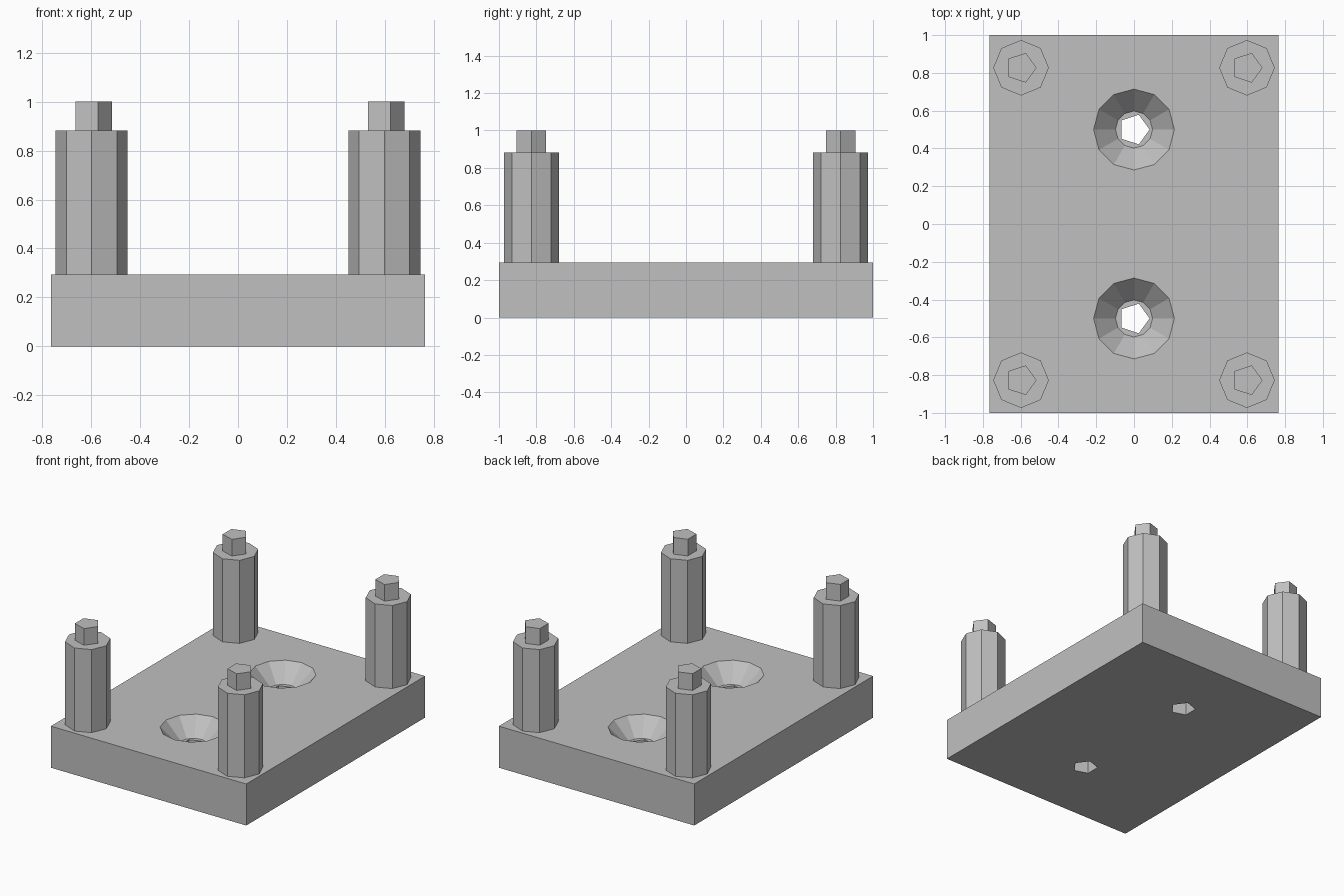
import bpy
from math import cos, sin, tau

if "Cube" in bpy.data.objects:
    bpy.data.objects.remove(bpy.data.objects["Cube"])

PLATE_TOP, POST_TOP, PEG_TOP = 0.294, 0.882, 1.0
POST_R, PEG_R = 0.147, 0.0825
SINK_R, LEDGE_R, SINK_DEPTH = 0.214, 0.098, 0.118

grey = bpy.data.materials.new("plain grey")
grey.use_nodes = True
colour = (0.53, 0.53, 0.53, 1)
grey.diffuse_color = colour
grey.node_tree.nodes["Principled BSDF"].inputs["Base Color"].default_value = colour


def stack(name, sides, rings, location):
    """Closed flat-sided solid through (radius, height) rings, first corner on +x."""
    verts = [(r * cos(tau * i / sides), r * sin(tau * i / sides), z)
             for r, z in rings for i in range(sides)]
    faces = [tuple(reversed(range(sides))),
             tuple(range(len(verts) - sides, len(verts)))]
    for k in range(len(rings) - 1):
        a, b = k * sides, (k + 1) * sides
        for i in range(sides):
            j = (i + 1) % sides
            faces.append((a + i, a + j, b + j, b + i))
    mesh = bpy.data.meshes.new(name)
    mesh.from_pydata(verts, [], faces)
    mesh.materials.append(grey)
    obj = bpy.data.objects.new(name, mesh)
    obj.location = location
    bpy.context.collection.objects.link(obj)
    return obj


# Base plate
bpy.ops.mesh.primitive_cube_add(size=1, location=(0, 0, PLATE_TOP / 2))
plate = bpy.context.object
plate.name = "base_plate"
plate.scale = (1.53, 2, PLATE_TOP)
bpy.ops.object.transform_apply(location=True, scale=True)
plate.data.materials.append(grey)

# Two countersunk screw holes: five-sided bore under a twelve-sided cone
slope = (SINK_R - LEDGE_R) / SINK_DEPTH
over = 0.05
cutters = []
for y in (-0.5, 0.5):
    cutters.append(stack("bore_cutter", 5, [(PEG_R, -0.1), (PEG_R, PLATE_TOP - 0.05)], (0, y, 0)))
    cutters.append(stack("countersink_cutter", 12,
                         [(LEDGE_R, PLATE_TOP - SINK_DEPTH),
                          (SINK_R + over * slope, PLATE_TOP + over)], (0, y, 0)))
bpy.context.view_layer.objects.active = plate
for cutter in cutters:
    cutter.hide_render = True
    cut = plate.modifiers.new("hole", 'BOOLEAN')
    cut.operation = 'DIFFERENCE'
    cut.solver = 'EXACT'
    cut.object = cutter
    bpy.ops.object.modifier_apply(modifier=cut.name)
for cutter in cutters:
    bpy.data.objects.remove(cutter)

# Corner posts, each topped by a five-sided peg
for x, side in ((-0.598, "right"), (0.598, "left")):
    for y, end in ((-0.827, "front"), (0.827, "back")):
        stack(f"{end}_{side}_post", 8, [(POST_R, PLATE_TOP), (POST_R, POST_TOP)], (x, y, 0))
        stack(f"{end}_{side}_peg", 5, [(PEG_R, POST_TOP), (PEG_R, PEG_TOP)], (x, y, 0))
